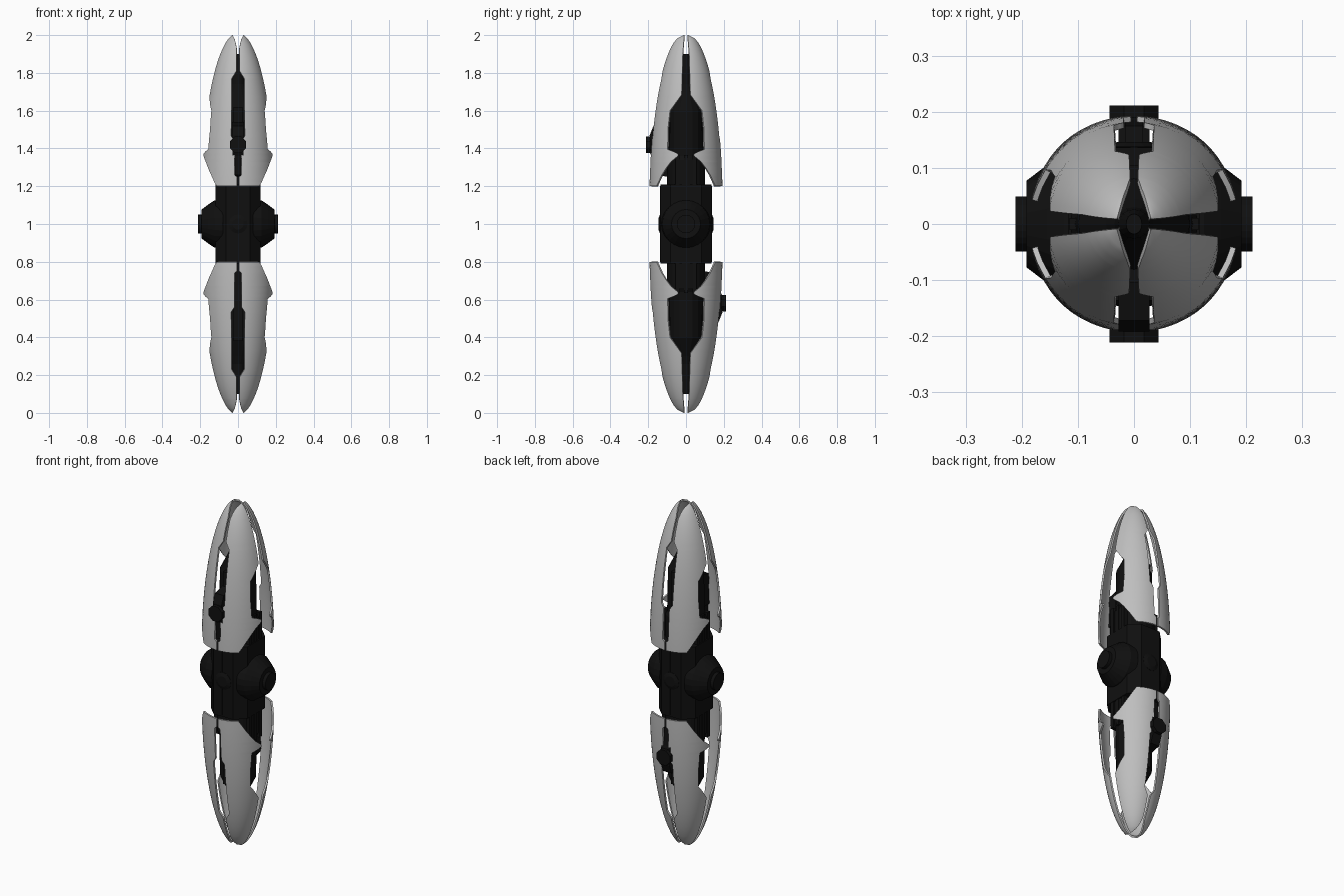
import bpy, bmesh, math
from mathutils import Matrix, Vector

if "Cube" in bpy.data.objects:
    bpy.data.objects.remove(bpy.data.objects["Cube"])


def material(name, v):
    m = bpy.data.materials.new(name)
    m.diffuse_color = (v, v, v, 1)
    m.use_nodes = True
    m.node_tree.nodes["Principled BSDF"].inputs["Base Color"].default_value = m.diffuse_color
    return m


GREY = material("shell grey", 0.52)
BLACK = material("matte black", 0.005)
UPPER = Matrix.Identity(4)
# Half turn about the x axis through the middle of the model
LOWER = Matrix.Translation((0, 0, 2)) @ Matrix.Rotation(math.pi, 4, 'X')


def finish(name, bm, mat, world=UPPER, recalc=True):
    if recalc:
        bmesh.ops.recalc_face_normals(bm, faces=bm.faces)
    me = bpy.data.meshes.new(name)
    bm.to_mesh(me)
    bm.free()
    me.materials.append(mat)
    ob = bpy.data.objects.new(name, me)
    bpy.context.collection.objects.link(ob)
    ob.matrix_world = world
    return ob


def activate(ob):
    bpy.ops.object.select_all(action='DESELECT')
    ob.select_set(True)
    bpy.context.view_layer.objects.active = ob


def lerp(table, z):
    for (a, va), (b, vb) in zip(table, table[1:]):
        if z <= b:
            return va + (vb - va) * max(0, z - a) / (b - a)
    return table[-1][1]


def loft(name, rings, world=UPPER, sides=16, turn=0.0):
    """Stack of elliptical rings (height, rx, ry) along local z."""
    bm = bmesh.new()
    loops = []
    for h, rx, ry in rings:
        loops.append([bm.verts.new((rx * math.cos(a), ry * math.sin(a), h))
                      for a in (2 * math.pi * k / sides + turn for k in range(sides))])
    for lo, hi in zip(loops, loops[1:]):
        for k in range(sides):
            n = (k + 1) % sides
            bm.faces.new((lo[k], lo[n], hi[n], hi[k]))
    bm.faces.new(loops[0])
    bm.faces.new(loops[-1])
    return finish(name, bm, BLACK, world)


def box(name, centre, size, world=UPPER, bevel=0.0):
    bm = bmesh.new()
    bmesh.ops.create_cube(bm, size=1)
    for v in bm.verts:
        v.co = Vector(centre) + Vector([c * s for c, s in zip(v.co, size)])
    if bevel:  # chamfer the upright edges
        edges = [e for e in bm.edges
                 if abs(e.verts[0].co.z - e.verts[1].co.z) > size[2] / 2]
        bmesh.ops.bevel(bm, geom=edges, offset=bevel, segments=1, affect='EDGES')
    return finish(name, bm, BLACK, world)


def prism(name, profile, half, world=UPPER):
    """Extrude a (y, z) profile along x."""
    bm = bmesh.new()
    f = bm.faces.new([bm.verts.new((-half, y, z)) for y, z in profile])
    ext = bmesh.ops.extrude_face_region(bm, geom=[f])
    vs = [v for v in ext["geom"] if isinstance(v, bmesh.types.BMVert)]
    bmesh.ops.translate(bm, verts=vs, vec=(2 * half, 0, 0))
    return finish(name, bm, BLACK, world)


# Half widths of the front slot and the side slot, by height
FRONT = [(1.2, .005), (1.25, .006), (1.26, .018), (1.44, .019), (1.465, .036),
         (1.77, .034), (1.81, .009), (1.93, .007), (1.96, .013), (1.985, .021), (2.0, .030)]
SIDE = [(1.2, .156), (1.22, .147), (1.26, .128), (1.3, .103), (1.33, .08),
        (1.36, .043), (1.372, .043), (1.385, .07), (1.395, .097), (1.5, .096),
        (1.6, .085), (1.685, .023), (1.9, .017), (2.0, .009)]


def radius(z):
    return .193 * math.sqrt(1 - ((z - 1.15) / .862) ** 2)


def petals(name, world):
    """One quarter of the pointed shell, thickened and mirrored to four."""
    zs = {z for z, _ in FRONT + SIDE} | {1.2 + .025 * k for k in range(33)}
    bm = bmesh.new()
    cols = 14
    rows = []
    for z in sorted(round(z, 4) for z in zs):
        r = radius(z)
        a = math.asin(min(.95, lerp(FRONT, z) / r))
        b = math.pi / 2 - math.asin(lerp(SIDE, z) / r)
        b = max(b, a + .01)
        rows.append([bm.verts.new((r * math.sin(t), r * math.cos(t), z))
                     for t in (a + (b - a) * i / cols for i in range(cols + 1))])
    for lo, hi in zip(rows, rows[1:]):
        for i in range(cols):
            bm.faces.new((lo[i], hi[i], hi[i + 1], lo[i + 1]))
    ob = finish(name, bm, GREY, world, recalc=False)
    s = ob.modifiers.new("thickness", 'SOLIDIFY')
    s.thickness = .010
    s.offset = -1
    m = ob.modifiers.new("quarters", 'MIRROR')
    m.use_axis = (True, True, False)
    m.use_mirror_merge = False
    activate(ob)
    bpy.ops.object.convert(target='MESH')
    bpy.ops.object.shade_smooth_by_angle(angle=math.radians(35))


for label, world in (("upper", UPPER), ("lower", LOWER)):
    petals(label + "_shell", world)
    # Inner spindle with a thin rod toward the tip
    loft(label + "_core", [(1.18, .115, .1), (1.34, .115, .1), (1.36, .105, .092),
                           (1.6, .1, .09), (1.7, .05, .045), (1.74, .035, .03),
                           (1.82, .028, .026), (1.9, .014, .018)], world)
    # Upright ribs along the spindle
    for sx in (-1, 1):
        for y in (-.045, 0, .045):
            box(label + "_core_rib", (sx * .1, y, 1.27), (.03, .022, .19), world)
    # Raised inner strips behind the front and back slots
    for sy in (-1, 1):
        box(label + "_slot_strip", (0, sy * .085, 1.47), (.05, .04, .3), world)
    # Trigger mount and round button on one face
    prism(label + "_button_mount", [(-.09, 1.34), (-.175, 1.34), (-.19, 1.375),
                                    (-.192, 1.47), (-.172, 1.52), (-.09, 1.54)], .028, world)
    prism(label + "_mount_tail", [(-.09, 1.25), (-.175, 1.26), (-.185, 1.36),
                                  (-.09, 1.36)], .016, world)
    loft(label + "_button", [(.188, .047, .047), (.211, .047, .047)],
         world @ Matrix.Translation((0, 0, 1.42)) @ Matrix.Rotation(math.pi / 2, 4, 'X'),
         sides=8, turn=math.pi / 8)

# Middle grip block
box("middle_block", (0, 0, 1), (.236, .272, .42), bevel=.055)
for sy in (-1, 1):
    for sx in (-1, 1):
        box("middle_plate", (sx * .034, sy * .132, 1), (.056, .01, .4))
    loft("front_boss", [(.12, .05, .05), (.138, .05, .05), (.146, .03, .03)],
         Matrix.Translation((0, 0, 1)) @ Matrix.Rotation(sy * math.pi / 2, 4, 'X'))

# Stepped side hubs
for sx in (-1, 1):
    loft("side_hub", [(.08, .13, .13), (.125, .125, .125), (.155, .105, .105),
                      (.192, .077, .077), (.192, .049, .049), (.211, .049, .049)],
         Matrix.Translation((0, 0, 1)) @ Matrix.Rotation(sx * math.pi / 2, 4, 'Y'), sides=24)
